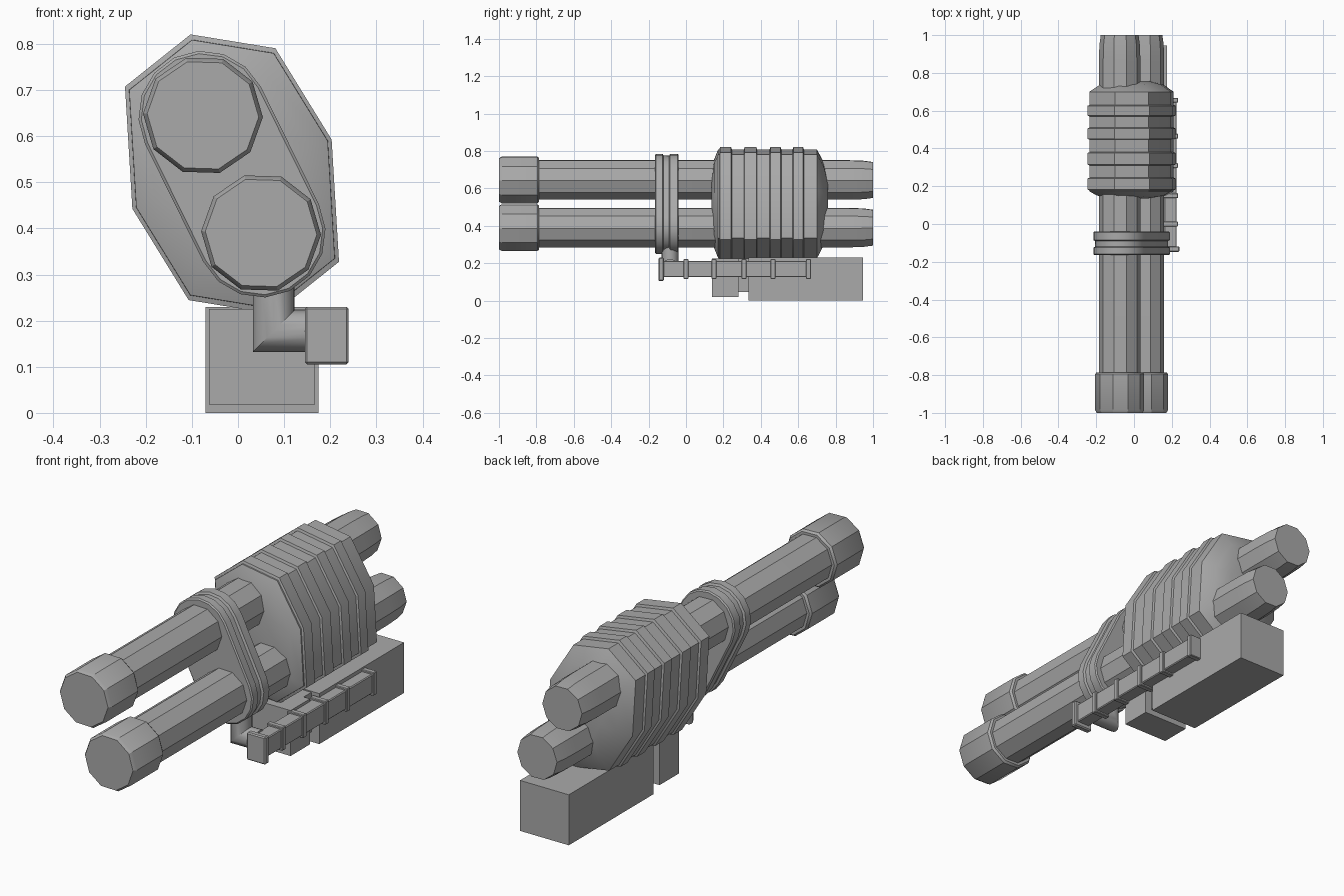
import bpy, bmesh, math
from mathutils import Vector

cube = bpy.data.objects.get("Cube")
if cube:
    bpy.data.objects.remove(cube, do_unlink=True)

grey = bpy.data.materials.new("gunmetal grey")
grey.use_nodes = True
GREY = (0.4, 0.4, 0.4, 1)
grey.diffuse_color = GREY
grey.node_tree.nodes["Principled BSDF"].inputs["Base Color"].default_value = GREY

UPPER, LOWER = Vector((-0.076, 0.645)), Vector((0.05, 0.39))
MID = (UPPER + LOWER) / 2


def finish(name, bm, angle=30):
    bmesh.ops.recalc_face_normals(bm, faces=bm.faces)
    mesh = bpy.data.meshes.new(name)
    bm.to_mesh(mesh)
    bm.free()
    mesh.materials.append(grey)
    ob = bpy.data.objects.new(name, mesh)
    bpy.context.collection.objects.link(ob)
    bpy.ops.object.select_all(action='DESELECT')
    ob.select_set(True)
    bpy.context.view_layer.objects.active = ob
    bpy.ops.object.shade_smooth_by_angle(angle=math.radians(angle))
    return ob


def loft(name, rings, angle=30):
    """Skin a closed solid through rings with equal point counts."""
    bm = bmesh.new()
    loops = [[bm.verts.new(p) for p in ring] for ring in rings]
    for a, b in zip(loops, loops[1:]):
        for i in range(len(a)):
            j = (i + 1) % len(a)
            bm.faces.new((a[i], a[j], b[j], b[i]))
    bm.faces.new(loops[0])
    bm.faces.new(loops[-1])
    return finish(name, bm, angle)


def at_y(outline, y):
    return [Vector((p.x, y, p.y)) for p in outline]


def circle(centre, r, n=10, phase=-0.03):
    return [centre + r * Vector((math.cos(t), math.sin(t)))
            for t in (phase + math.tau * i / n for i in range(n))]


def capsule(r, steps=8):
    """Outline wrapped around both barrels."""
    axis = UPPER - LOWER
    start = math.atan2(axis.y, axis.x) - math.pi / 2
    pts = []
    for k, centre in enumerate((UPPER, LOWER)):
        for i in range(steps + 1):
            t = start + math.pi * (k + i / steps)
            pts.append(centre + r * Vector((math.cos(t), math.sin(t))))
    return pts


def box(name, x, y, z, bevel=0.0):
    bm = bmesh.new()
    bmesh.ops.create_cube(bm, size=1)
    for v in bm.verts:
        v.co = [(lo + hi) / 2 + c * (hi - lo) for c, (lo, hi) in zip(v.co, (x, y, z))]
    if bevel:
        bmesh.ops.bevel(bm, geom=bm.edges[:], offset=bevel, segments=1, affect='EDGES')
    return finish(name, bm)


# Twin barrels with muzzle collars and tapered rear ends
for side, c in (("upper", UPPER), ("lower", LOWER)):
    loft(side + "_barrel", [at_y(circle(c, r), y) for y, r in
                            ((-0.82, 0.11), (0.87, 0.11), (0.95, 0.107), (1.0, 0.1))])
    loft(side + "_muzzle_collar", [at_y(circle(c, r), y) for y, r in
                                   ((-1, 0.121), (-0.985, 0.13), (-0.795, 0.13), (-0.785, 0.122))])

# Clamp holding the barrels together
loft("barrel_clamp", [at_y(capsule(r), y) for y, r in
                      ((-0.165, 0.134), (-0.16, 0.14), (-0.125, 0.14), (-0.12, 0.13),
                       (-0.09, 0.13), (-0.085, 0.14), (-0.045, 0.14), (-0.04, 0.134))])

# Ribbed octagonal housing with domed ends
half = [Vector(p) for p in ((-0.09, 0.303), (0.094, 0.273), (0.216, 0.075), (0.232, -0.19))]
octagon = half + [-p for p in half]


def housing_ring(y, s):
    return at_y([MID + p * s for p in octagon], y)


rings = [housing_ring(0.136, 0.4), housing_ring(0.15, 0.78), housing_ring(0.172, 0.96)]
for start, end in ((0.178, 0.245), (0.31, 0.38), (0.447, 0.51), (0.57, 0.63)):
    rings += [housing_ring(start, 0.962), housing_ring(start + 0.004, 1),
              housing_ring(end - 0.004, 1), housing_ring(end, 0.962)]
rings += [housing_ring(0.7, 0.962), housing_ring(0.738, 0.72), housing_ring(0.758, 0.4)]
loft("ribbed_housing", rings)

# Mitred elbow tube from the clamp to the side rail
R, CX, CY, CZ = 0.045, 0.077, -0.085, 0.177
turns = [math.tau * i / 20 for i in range(20)]
loft("elbow_tube", [
    [Vector((CX + R * math.cos(t), CY + R * math.sin(t), 0.29)) for t in turns],
    [Vector((CX + R * math.cos(t), CY + R * math.sin(t), CZ + R * math.cos(t))) for t in turns],
    [Vector((0.17, CY + R * math.sin(t), CZ + R * math.cos(t))) for t in turns]])

# Side rail with end plate and bands
box("side_rail", (0.16, 0.226), (-0.14, 0.66), (0.125, 0.213), 0.004)
box("rail_end_plate", (0.145, 0.24), (-0.147, -0.118), (0.105, 0.23), 0.005)
for i, y in enumerate((0.0, 0.15, 0.31, 0.465, 0.655)):
    box(f"rail_band_{i + 1}", (0.152, 0.233), (y - 0.013, y + 0.013), (0.116, 0.222), 0.003)

# Underside boxes and the link between them
box("rear_base_box", (-0.071, 0.175), (0.335, 0.945), (0, 0.23))
box("front_base_box", (-0.063, 0.167), (0.14, 0.28), (0.018, 0.225))
box("base_link", (-0.03, 0.135), (0.27, 0.345), (0.045, 0.225))
